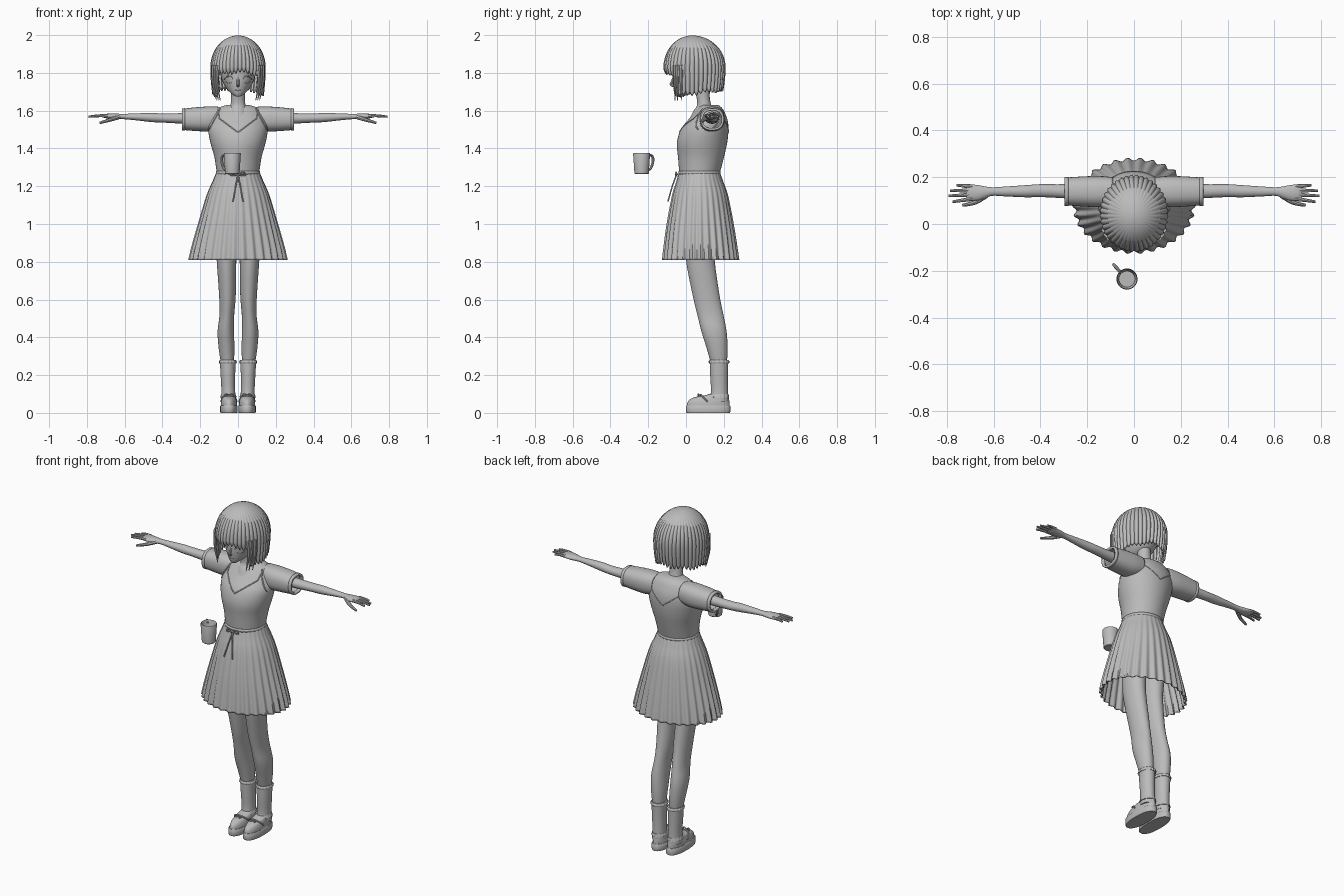
import bpy, bmesh, math
from math import sin, cos, pi, tau
from mathutils import Vector
from mathutils.bvhtree import BVHTree

cube = bpy.data.objects.get("Cube")
if cube:
    bpy.data.objects.remove(cube)

grey = bpy.data.materials.new("plain_grey")
grey.use_nodes = True
grey.diffuse_color = (0.5, 0.5, 0.5, 1)
grey.node_tree.nodes["Principled BSDF"].inputs["Base Color"].default_value = (0.5, 0.5, 0.5, 1)
parts = []


def finish(name, mesh, mirror=False, thick=0):
    mesh.materials.clear()
    mesh.materials.append(grey)
    ob = bpy.data.objects.new(name, mesh)
    bpy.context.collection.objects.link(ob)
    if thick:
        mod = ob.modifiers.new("thickness", 'SOLIDIFY')
        mod.thickness = thick
        mod.offset = -1
    if mirror:
        mod = ob.modifiers.new("mirror", 'MIRROR')
        mod.use_mirror_merge = False
    parts.append(ob)
    return ob


def refine(rings, steps):
    """Catmull-Rom interpolation between the given rings."""
    out = []
    for i in range(len(rings) - 1):
        p = [rings[max(0, min(len(rings) - 1, i + k))] for k in (-1, 0, 1, 2)]
        for s in range(steps):
            t = s / steps
            out.append([b + 0.5 * t * (c - a + t * (2*a - 5*b + 4*c - d + t * (3*(b - c) + d - a)))
                        for a, b, c, d in zip(*p)])
    return out + [rings[-1]]


def loft(name, rings, n=32, axis='z', steps=4, pleats=0, caps=True, mirror=False, thick=0, power=1):
    """Rings are (position, a0, a1, y0, y1[, pleat depth]); a is x, or z when axis is x."""
    bm = bmesh.new()
    loops = []
    for r in refine(rings, steps) if steps > 1 else rings:
        t, a0, a1, y0, y1 = r[:5]
        depth = r[5] if len(r) > 5 else 0
        loop = []
        for k in range(n):
            th = tau * k / n
            f = 1 + depth * cos(pleats * th)
            c, s = [math.copysign(abs(v) ** power, v) for v in (cos(th), sin(th))]
            a = (a0 + a1) / 2 + (a1 - a0) / 2 * f * c
            y = (y0 + y1) / 2 + (y1 - y0) / 2 * f * s
            loop.append(bm.verts.new((a, y, t) if axis == 'z' else (t, y, a)))
        loops.append(loop)
    for lo, hi in zip(loops, loops[1:]):
        for k in range(n):
            bm.faces.new((lo[k], lo[(k + 1) % n], hi[(k + 1) % n], hi[k]))
    if caps:
        bm.faces.new(loops[0][::-1])
        bm.faces.new(loops[-1])
    bmesh.ops.recalc_face_normals(bm, faces=bm.faces)
    mesh = bpy.data.meshes.new(name)
    bm.to_mesh(mesh)
    bm.free()
    return finish(name, mesh, mirror, thick)


def tube(name, pts, r, taper=1, mirror=False, cyclic=False, order=3):
    cu = bpy.data.curves.new(name, 'CURVE')
    cu.dimensions = '3D'
    cu.bevel_depth, cu.bevel_resolution, cu.use_fill_caps = r, 2, True
    sp = cu.splines.new('NURBS')
    sp.points.add(len(pts) - 1)
    for i, p in enumerate(pts):
        sp.points[i].co = (*p, 1)
        sp.points[i].radius = 1 + (taper - 1) * i / (len(pts) - 1)
    sp.order_u, sp.resolution_u = order, 5
    sp.use_endpoint_u, sp.use_cyclic_u = not cyclic, cyclic
    ob = bpy.data.objects.new(name + "_path", cu)
    bpy.context.collection.objects.link(ob)
    mesh = bpy.data.meshes.new_from_object(ob)
    bpy.data.objects.remove(ob)
    return finish(name, mesh, mirror)


def trace(name, target, pts, r, side=-1, mirror=True):
    """A thin raised line laid over the front or back of a part; pts are (x, z)."""
    bm = bmesh.new()
    bm.from_mesh(target.data)
    tree = BVHTree.FromBMesh(bm)
    path = []
    for (x0, z0), (x1, z1) in zip(pts, pts[1:]):
        for s in range(9):
            t = s / 8
            hit = tree.ray_cast(Vector((x0 + (x1 - x0) * t, side, z0 + (z1 - z0) * t)), Vector((0, -side, 0)))[0]
            if hit:
                path.append(hit)
    bm.free()
    if len(path) > 3:
        tube(name, path, r, mirror=mirror)


# Head, face and neck
head = loft("head", [(1.675, -.012, .012, -.052, -.02), (1.69, -.035, .035, -.06, .03),
                     (1.72, -.063, .063, -.066, .11), (1.76, -.084, .084, -.07, .15),
                     (1.80, -.094, .094, -.07, .165), (1.86, -.1, .1, -.075, .17),
                     (1.93, -.085, .085, -.05, .15), (1.97, -.04, .04, 0, .09)])
tube("nose", [(0, -.064, 1.775), (0, -.075, 1.75), (0, -.083, 1.737), (0, -.066, 1.73)], .007)
trace("upper_lash", head, [(.025, 1.77), (.04, 1.783), (.058, 1.782), (.072, 1.768)], .003)
trace("lower_lash", head, [(.035, 1.748), (.052, 1.745), (.064, 1.753)], .0015)
trace("mouth", head, [(-.015, 1.71), (0, 1.707), (.015, 1.71)], .002, mirror=False)
loft("neck", [(1.57, -.062, .062, .025, .16), (1.60, -.052, .052, .04, .15),
              (1.64, -.038, .038, .06, .13), (1.74, -.036, .036, .04, .12)])

# Bobbed hair: a ridged dome with a short fringe and long sides, in pointed locks
locks, per, rows = 40, 6, 22
bm = bmesh.new()
cols = []
for k in range(locks * per):
    phi = tau * k / (locks * per)
    away = abs(math.degrees(phi if phi < pi else phi - tau))
    ridge = abs(sin(phi * locks / 2))
    if away < 56:
        low = 1.80 - .02 * away / 56
    else:
        low = 1.675 + .035 * (away - 56) / 124
    low += .018 * (1 - ridge) + .006 * sin(7 * phi)
    col = []
    for j in range(1, rows + 1):
        u = j / rows
        if u <= .6:
            ang = u / .6 * pi / 2
            w, z = sin(ang), 1.83 + .168 * cos(ang)
        else:
            v = (u - .6) / .4
            w, z = 1 - .07 * v * v, 1.83 + (low - 1.83) * v
        w *= 1 - .045 * (1 - ridge) * min(1, u * 2)
        y = .045 - .165 * w * cos(phi) - .012 * (1 - w)
        col.append(bm.verts.new((.147 * w * sin(phi), y, z)))
    cols.append(col)
crown = bm.verts.new((0, .035, 1.999))
for a, b in zip(cols, cols[1:] + cols[:1]):
    bm.faces.new((crown, a[0], b[0]))
    for j in range(rows - 1):
        bm.faces.new((a[j], a[j + 1], b[j + 1], b[j]))
bmesh.ops.recalc_face_normals(bm, faces=bm.faces)
mesh = bpy.data.meshes.new("hair")
bm.to_mesh(mesh)
bm.free()
finish("hair", mesh, thick=.012)
for i, (x, y) in enumerate(((.118, -.045), (.128, -.025), (.108, -.058))):
    tube(f"side_lock_{i}", [(x, y, 1.84), (x + .006, y, 1.76), (x - .004, y, 1.70), (x - .014, y, 1.655)],
         .012, .15, True)

# Bodice with bib lines front and back
torso = loft("bodice", [(1.265, -.112, .112, -.035, .178), (1.35, -.124, .124, -.042, .20),
                        (1.43, -.146, .146, -.048, .218), (1.50, -.158, .158, -.028, .225),
                        (1.55, -.15, .15, .01, .22), (1.59, -.132, .132, .042, .205),
                        (1.615, -.105, .105, .062, .19), (1.63, -.06, .06, .08, .17)], 48)
for label, side in (("front", -1), ("back", 1)):
    trace(label + "_neckline", torso, [(.105, 1.605), (.10, 1.56), (0, 1.485)], .003, side)
    trace(label + "_armhole", torso, [(.095, 1.61), (.115, 1.57), (.152, 1.50)], .004, side)

# Short sleeves with a cuff
loft("sleeve", [(.09, 1.50, 1.62, .08, .20), (.15, 1.49, 1.622, .072, .205), (.22, 1.492, 1.618, .075, .203),
                (.295, 1.498, 1.61, .08, .198)], axis='x', caps=False, mirror=True, thick=.008, power=.85)
loft("cuff", [(.28, 1.496, 1.613, .077, .201), (.296, 1.495, 1.612, .077, .201)],
     axis='x', steps=1, caps=False, mirror=True, thick=.012, power=.85)

# Arms, palms and fingers
loft("arm", [(.18, 1.53, 1.595, .10, .175), (.30, 1.532, 1.587, .11, .17), (.40, 1.537, 1.585, .115, .17),
             (.46, 1.54, 1.588, .114, .166), (.55, 1.55, 1.585, .118, .16), (.61, 1.555, 1.583, .12, .157),
             (.66, 1.554, 1.585, .102, .165), (.70, 1.56, 1.583, .10, .17), (.715, 1.565, 1.578, .104, .167)],
     24, 'x', mirror=True)
for name, y, tip, y_tip in (("index", .108, .775, .095), ("middle", .126, .792, .12),
                            ("ring", .144, .785, .142), ("little", .16, .757, .166)):
    tube(name + "_finger", [(.69, y, 1.572), (.73, (y + y_tip) / 2, 1.576), (tip, y_tip, 1.568)], .0095, .6, True)
tube("thumb", [(.63, .125, 1.568), (.665, .098, 1.555), (.70, .085, 1.545), (.732, .08, 1.535)], .013, .5, True)

# Pleated skirt, waistband and tied bow
loft("skirt", [(1.28, -.112, .112, -.036, .178, .004), (1.23, -.132, .132, -.05, .195, .008),
               (1.15, -.165, .165, -.073, .222, .014), (1.0, -.208, .208, -.1, .25, .022),
               (.88, -.24, .24, -.115, .268, .028), (.81, -.255, .255, -.122, .277, .033)],
     240, pleats=30, caps=False, thick=.005)
loft("waistband", [(1.262, -.117, .117, -.041, .183), (1.28, -.117, .117, -.041, .183)], 48, steps=1,
     caps=False, thick=.008)
tube("bow_loop", [(0, -.047, 1.262), (.02, -.055, 1.277), (.042, -.05, 1.268), (.035, -.054, 1.253),
                  (0, -.047, 1.262)], .004, mirror=True)
tube("bow_tail", [(0, -.05, 1.262), (.008, -.066, 1.22), (.018, -.082, 1.17), (.027, -.095, 1.12)],
     .004, mirror=True)
tube("bow_knot", [(-.008, -.05, 1.262), (0, -.053, 1.262), (.008, -.05, 1.262)], .008)

# Legs
loft("leg", [(1.12, .004, .11, .01, .15), (.95, .006, .122, 0, .155), (.81, .009, .113, 0, .152),
             (.62, .012, .10, .036, .178), (.52, .02, .098, .06, .198), (.43, .021, .108, .082, .215),
             (.34, .019, .102, .11, .22), (.25, .022, .088, .135, .216)], mirror=True)

# Socks with a frilled top
loft("sock", [(.06, .012, .09, .125, .225), (.12, .015, .088, .132, .222), (.2, .015, .092, .128, .222),
              (.27, .012, .096, .126, .224)], mirror=True)
loft("sock_frill", [(.262, .010, .098, .124, .226, .02), (.27, .008, .10, .121, .229, .04),
                    (.28, .012, .096, .126, .224, .02)], 96, pleats=16, mirror=True)
loft("ankle_frill", [(.082, .008, .094, .122, .228, .03), (.10, .014, .088, .13, .224, .01)],
     96, pleats=14, mirror=True)

# Shoes with a thick sole, a strap and a small bow
loft("sole", [(0, .004, .092, .003, .233), (.006, .002, .094, 0, .235), (.036, .002, .094, 0, .235),
              (.04, .005, .091, .003, .232)], steps=1, mirror=True, power=.85)
loft("shoe_upper", [(.036, .005, .091, .004, .231), (.056, .006, .09, .008, .23), (.072, .009, .087, .022, .228),
                    (.084, .012, .084, .05, .227), (.092, .014, .083, .095, .227), (.10, .016, .081, .125, .225)],
     mirror=True)
tube("shoe_strap", [(.007, .115, .06), (.014, .085, .088), (.048, .075, .098), (.082, .085, .088),
                    (.089, .115, .06)], .005, mirror=True)
for i, d in enumerate((-1, 1)):
    tube(f"shoe_bow_{i}", [(.048, .07, .094), (.048 + d * .012, .062, .104), (.048 + d * .024, .066, .094),
                           (.048 + d * .012, .064, .086), (.048, .07, .094)], .0035, mirror=True)

# Floating mug with its handle at the back right
mx, my = -.03, -.235
loft("mug", [(z, mx - r, mx + r, my - r, my + r) for z, r in
             ((1.264, .034), (1.268, .038), (1.372, .045), (1.377, .043), (1.372, .041), (1.274, .034))], steps=1)
tube("mug_handle", [(mx - d * .68, my + d * .73, z) for d, z in
                    ((.038, 1.36), (.06, 1.368), (.085, 1.355), (.08, 1.315), (.06, 1.285), (.034, 1.285))], .007)

# Smooth shading with crisp hems and rims
bpy.ops.object.select_all(action='DESELECT')
for ob in parts:
    ob.select_set(True)
bpy.context.view_layer.objects.active = parts[0]
bpy.ops.object.shade_smooth_by_angle(angle=math.radians(40))
